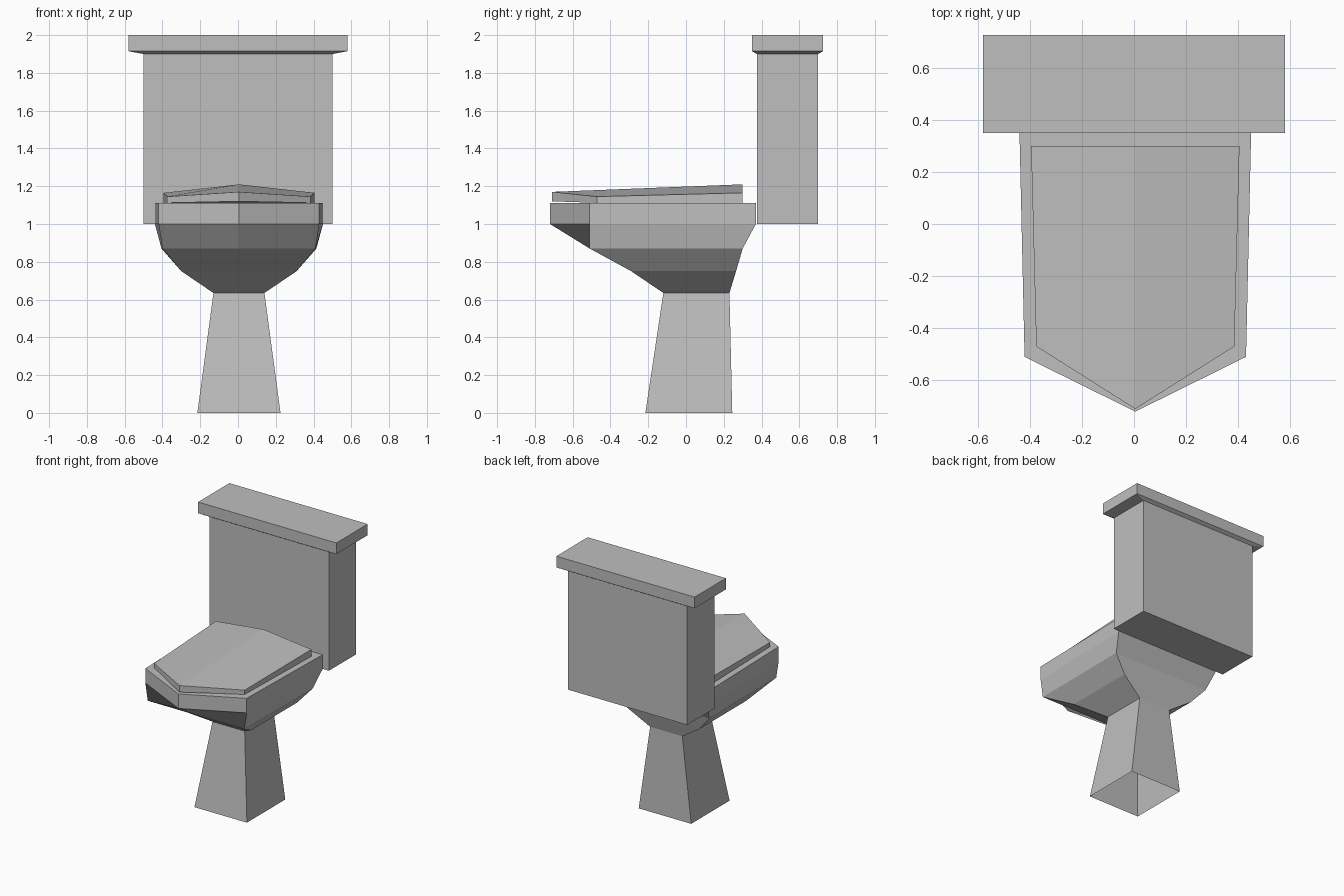
import bpy
import bmesh

default = bpy.data.objects.get("Cube")
if default:
    bpy.data.objects.remove(default, do_unlink=True)

GREY = (0.52, 0.52, 0.52, 1.0)
porcelain = bpy.data.materials.new("grey porcelain")
porcelain.use_nodes = True
porcelain.diffuse_color = GREY
porcelain.node_tree.nodes["Principled BSDF"].inputs["Base Color"].default_value = GREY


def loft(name, rings, bottom=True, top=True):
    """Skin a stack of closed rings of equal length, lowest first."""
    bm = bmesh.new()
    loops = [[bm.verts.new(p) for p in ring] for ring in rings]
    count = len(loops[0])
    for low, high in zip(loops, loops[1:]):
        for i in range(count):
            j = (i + 1) % count
            bm.faces.new((low[i], low[j], high[j], high[i]))
    if bottom:
        bm.faces.new(loops[0][::-1])
    if top:
        bm.faces.new(loops[-1])
    bmesh.ops.recalc_face_normals(bm, faces=bm.faces)
    mesh = bpy.data.meshes.new(name)
    bm.to_mesh(mesh)
    bm.free()
    mesh.materials.append(porcelain)
    obj = bpy.data.objects.new(name, mesh)
    bpy.context.collection.objects.link(obj)
    return obj


def pointed(z, back_w, front_w, back_y, corner_y, tip_y):
    """Mirrored five-point outline with a pointed front."""
    c = 0.005
    return [(c + back_w, back_y, z), (c - back_w, back_y, z),
            (c - front_w, corner_y, z), (c, tip_y, z), (c + front_w, corner_y, z)]


def box_ring(z, w, front, back):
    return [(-w, front, z), (w, front, z), (w, back, z), (-w, back, z)]


# Pedestal, hollow and open underneath
neck = pointed(0.635, 0.135, 0.135, 0.23, -0.12, -0.12)
loft("pedestal", [pointed(0, 0.22, 0.22, 0.245, -0.215, -0.215), neck],
     bottom=False, top=False)

# Bowl with flared underside and upright rim
loft("bowl", [
    neck,
    pointed(0.75, 0.305, 0.305, 0.265, -0.29, -0.29),
    pointed(0.87, 0.41, 0.405, 0.30, -0.51, -0.51),
    pointed(1.0, 0.445, 0.425, 0.37, -0.51, -0.72),
    pointed(1.11, 0.445, 0.425, 0.37, -0.51, -0.72),
], bottom=False)

# Seat lid: shallow ridge along the middle, sloping down to the front
outline = pointed(1.112, 0.40, 0.38, 0.30, -0.47, -0.71)
outline.insert(1, (0.005, 0.30, 1.112))
heights = (1.165, 1.21, 1.165, 1.145, 1.17, 1.145)
upper = [(x, y, h) for (x, y, _), h in zip(outline, heights)]
outline[4] = (0.005, -0.71, 1.12)
seat_lid = loft("seat_lid", [outline, upper], top=False)
bm = bmesh.new()
bm.from_mesh(seat_lid.data)
bm.verts.ensure_lookup_table()
crown = bm.verts[6:]
for ids in ((1, 2, 3, 4), (0, 1, 4, 5)):
    bm.faces.new([crown[i] for i in ids])
bmesh.ops.recalc_face_normals(bm, faces=bm.faces)
bm.to_mesh(seat_lid.data)
bm.free()

# Cistern and its overhanging cover
loft("cistern", [box_ring(1.0, 0.5, 0.375, 0.70),
                 box_ring(1.9, 0.5, 0.375, 0.70)])
loft("cistern_cover", [box_ring(1.9, 0.5, 0.375, 0.70),
                       box_ring(1.915, 0.58, 0.35, 0.725),
                       box_ring(2.0, 0.58, 0.35, 0.725)])
